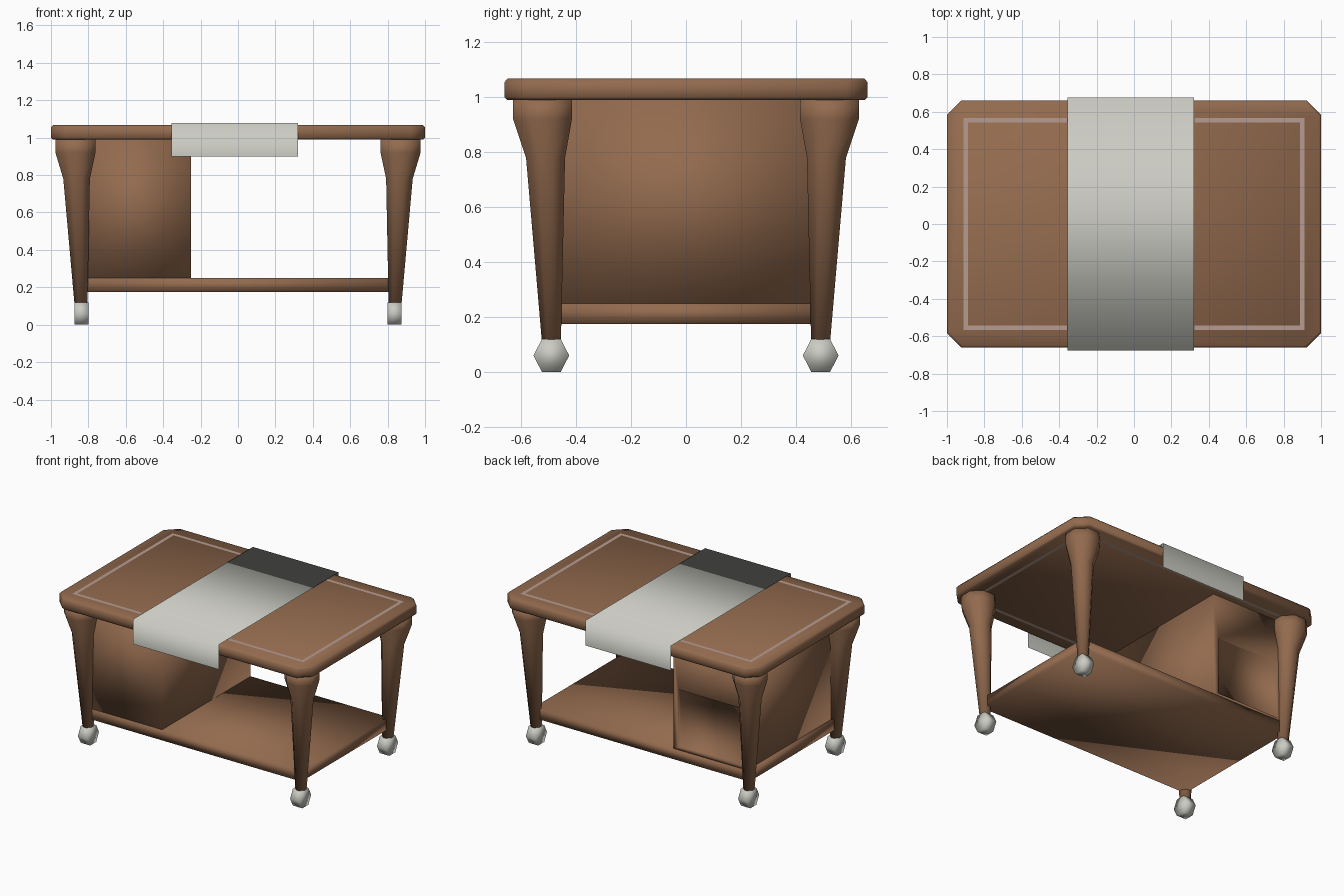
import bpy, bmesh, math

if "Cube" in bpy.data.objects:
    bpy.data.objects.remove(bpy.data.objects["Cube"])


def material(name, rgb):
    m = bpy.data.materials.new(name)
    m.diffuse_color = (*rgb, 1)
    m.use_nodes = True
    m.node_tree.nodes["Principled BSDF"].inputs["Base Color"].default_value = m.diffuse_color
    return m


WOOD = material("brown wood", (0.29, 0.145, 0.076))
PALE = material("pale grey", (0.60, 0.60, 0.55))
INLAY = material("pinkish inlay", (0.47, 0.33, 0.28))


def finish(name, bm, mat, smooth=True, normals=True):
    if normals:
        bmesh.ops.recalc_face_normals(bm, faces=bm.faces)
    me = bpy.data.meshes.new(name)
    bm.to_mesh(me)
    bm.free()
    me.materials.append(mat)
    for p in me.polygons:
        p.use_smooth = smooth
    ob = bpy.data.objects.new(name, me)
    bpy.context.collection.objects.link(ob)
    return ob


def loft(name, rings, mat, smooth=True):
    """Join rings of 3D points and cap both ends."""
    bm = bmesh.new()
    rows = [[bm.verts.new(p) for p in ring] for ring in rings]
    n = len(rows[0])
    for a, b in zip(rows, rows[1:]):
        for i in range(n):
            j = (i + 1) % n
            bm.faces.new((a[i], a[j], b[j], b[i]))
    bm.faces.new(rows[0])
    bm.faces.new(rows[-1])
    return finish(name, bm, mat, smooth)


def rect(x0, x1, y0, y1, z):
    return [(x0, y0, z), (x1, y0, z), (x1, y1, z), (x0, y1, z)]


def cut_rect(hx, hy, c, z):
    return [(-hx + c, -hy, z), (hx - c, -hy, z), (hx, -hy + c, z), (hx, hy - c, z),
            (hx - c, hy, z), (-hx + c, hy, z), (-hx, hy - c, z), (-hx, -hy + c, z)]


# table top with cut corners
loft("table_top", [cut_rect(0.99, 0.65, 0.075, 0.99), cut_rect(1, 0.66, 0.075, 1.0),
                   cut_rect(1, 0.66, 0.075, 1.055), cut_rect(0.99, 0.65, 0.075, 1.067)], WOOD)

# inlaid border lines, above and below
for name, z in (("top_inlay", 1.0685), ("underside_inlay", 0.9885)):
    bm = bmesh.new()
    rows = [[bm.verts.new(p) for p in rect(-hx, hx, -hy, hy, z)]
            for hx, hy in ((0.912, 0.567), (0.888, 0.543))]
    for i in range(4):
        j = (i + 1) % 4
        bm.faces.new((rows[0][i], rows[0][j], rows[1][j], rows[1][i]))
    if z < 1:
        bmesh.ops.reverse_faces(bm, faces=bm.faces)
    finish(name, bm, INLAY, False, False)

# lower shelf
loft("lower_shelf", [rect(-0.85, 0.85, -0.5, 0.5, 0.175),
                     rect(-0.85, 0.85, -0.5, 0.5, 0.25)], WOOD)

# cabinet with a recessed panel on the back face
bm = bmesh.new()
lo, hi = [[bm.verts.new(p) for p in rect(-0.83, -0.25, -0.498, 0.498, z)] for z in (0.25, 0.99)]
for i in (0, 1, 3):
    j = (i + 1) % 4
    bm.faces.new((lo[i], lo[j], hi[j], hi[i]))
bm.faces.new(lo)
bm.faces.new(hi)
outer = [lo[2], lo[3], hi[3], hi[2]]
flat = [(-0.29, 0.27), (-0.79, 0.27), (-0.79, 0.68), (-0.29, 0.68)]
rim, deep = [[bm.verts.new((x, y, z)) for x, z in flat] for y in (0.498, 0.475)]
for a, b in ((outer, rim), (rim, deep)):
    for i in range(4):
        j = (i + 1) % 4
        bm.faces.new((a[i], a[j], b[j], b[i]))
bm.faces.new(deep)
finish("cabinet", bm, WOOD)

# four tapered eight-sided legs with hexagonal feet
# each section: height, centre x, centre y, half width
SECTIONS = [(0.118, 0.84, 0.49, 0.035), (0.78, 0.863, 0.511, 0.071),
            (0.92, 0.869, 0.522, 0.107), (0.992, 0.869, 0.522, 0.107)]
HEX = [(-0.065, 0.06), (-0.034, 0), (0.034, 0), (0.065, 0.06), (0.034, 0.12), (-0.034, 0.12)]
for sx, side in ((-1, "left"), (1, "right")):
    for sy, end in ((-1, "front"), (1, "back")):
        rings = []
        for z, cx, cy, hw in SECTIONS:
            r = hw / math.cos(math.pi / 8)
            rings.append([(sx * cx + r * math.cos((k + 0.5) * math.pi / 4),
                           sy * cy + r * math.sin((k + 0.5) * math.pi / 4), z)
                          for k in range(8)])
        loft(f"{end}_{side}_leg", rings, WOOD)
        loft(f"{end}_{side}_foot",
             [[(sx * 0.8375 + dx, sy * 0.49 + y, z) for y, z in HEX] for dx in (-0.0375, 0.0375)],
             PALE)

# table runner: one thin sheet folded over front and back edges
bm = bmesh.new()
PATH = [(-0.675, 0.90), (-0.675, 1.078), (0.675, 1.078), (0.675, 0.90)]
left, right = [[bm.verts.new((x, y, z)) for y, z in PATH] for x in (-0.355, 0.322)]
for i in range(3):
    bm.faces.new((left[i], right[i], right[i + 1], left[i + 1]))
finish("table_runner", bm, PALE, True, False)
